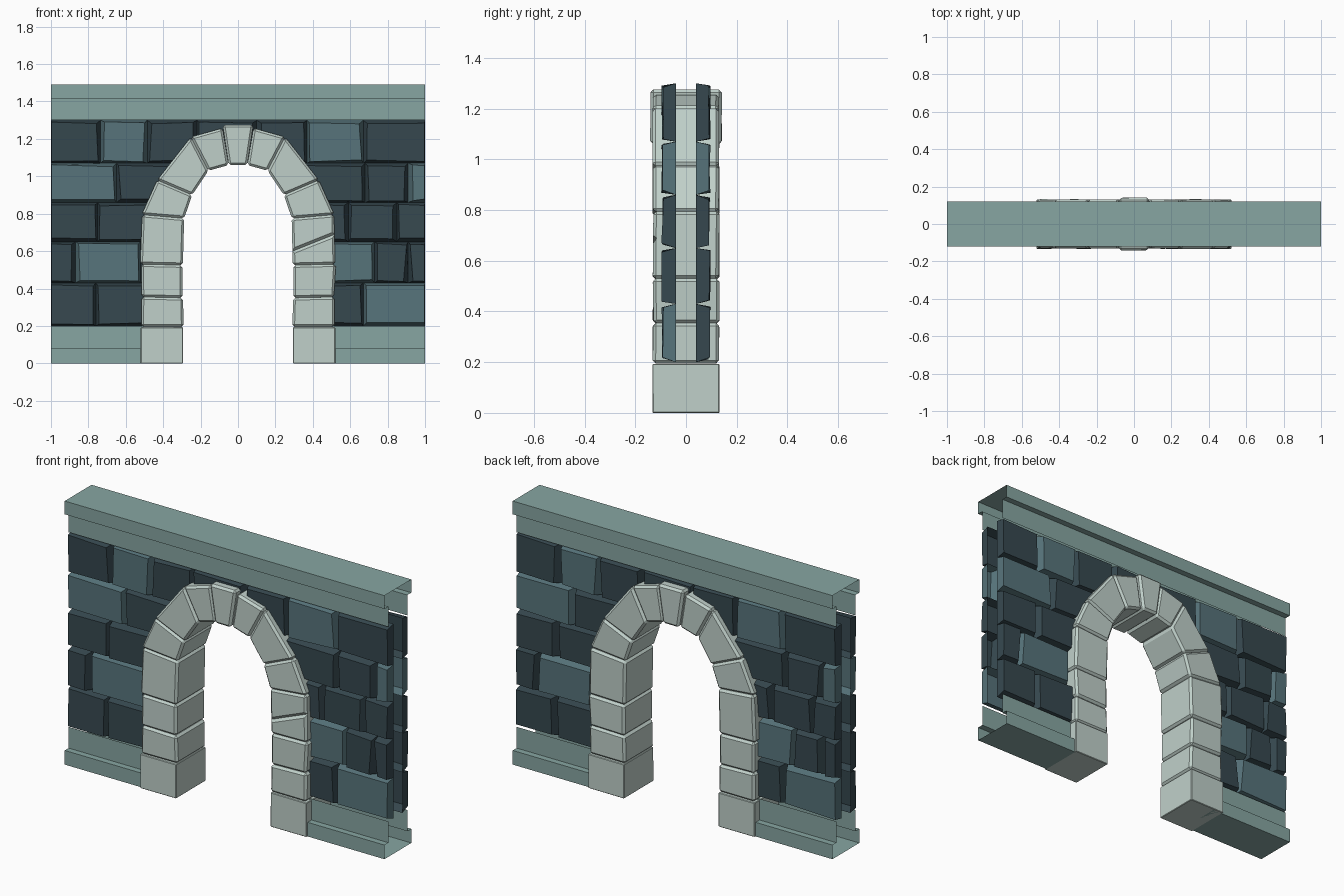
import bpy, bmesh, random
from mathutils import Matrix, Vector

if "Cube" in bpy.data.objects:
    bpy.data.objects.remove(bpy.data.objects["Cube"])

random.seed(4)
jit = random.uniform


def mat(name, r, g, b):
    m = bpy.data.materials.new(name)
    m.diffuse_color = (*[((c / 255 + 0.055) / 1.055) ** 2.4 for c in (r, g, b)], 1)
    m.use_nodes = True
    m.node_tree.nodes["Principled BSDF"].inputs["Base Color"].default_value = m.diffuse_color
    return m


TRIM = mat("trim_stone", 135, 166, 162)
DARK = mat("dark_brick", 54, 72, 79)
LIGHT = mat("light_brick", 87, 116, 123)
ARCH = mat("pale_arch_stone", 192, 208, 202)


def finish(bm, name, *mats):
    me = bpy.data.meshes.new(name)
    bm.to_mesh(me)
    bm.free()
    for m in mats:
        me.materials.append(m)
    ob = bpy.data.objects.new(name, me)
    bpy.context.collection.objects.link(ob)
    return ob


# --- Trims: open-ended extruded profiles ---
def trim(name, profile, x0, x1):
    pts = profile + [(-y, z) for y, z in reversed(profile)]
    bm = bmesh.new()
    a = [bm.verts.new((x0, y, z)) for y, z in pts]
    b = [bm.verts.new((x1, y, z)) for y, z in pts]
    for i in range(len(pts) - 1):
        bm.faces.new((a[i], b[i], b[i + 1], a[i + 1]))
    bmesh.ops.recalc_face_normals(bm, faces=bm.faces)
    # the top or bottom sheet tells which way is outside
    flat = max(bm.faces, key=lambda f: f.calc_area() * abs(f.normal.z))
    if flat.normal.z * (flat.calc_center_median().z - 0.7) < 0:
        bmesh.ops.reverse_faces(bm, faces=bm.faces)
    finish(bm, name, TRIM)


trim("top_cornice", [(-0.085, 1.30), (-0.085, 1.415), (-0.12, 1.415), (-0.12, 1.49)], -1, 1)
base = [(-0.085, 0.2), (-0.085, 0.08), (-0.12, 0.08), (-0.12, 0.0)]
trim("left_plinth", base, -1, -0.46)
trim("right_plinth", base, 0.46, 1)

# --- Brick panels: rows of (z0, z1, [(x0, x1, is_light)]) ---
ROWS = [
    (0.20, 0.43, [(-1, -.76, 0), (-.76, -.4, 0), (.4, .67, 0), (.67, 1, 1)]),
    (0.43, 0.65, [(-1, -.87, 0), (-.87, -.52, 1), (-.52, -.4, 0),
                  (.4, .73, 1), (.73, .91, 0), (.91, 1, 0)]),
    (0.65, 0.86, [(-1, -.75, 0), (-.75, -.36, 0), (.36, .59, 0), (.59, .85, 0), (.85, 1, 0)]),
    (0.86, 1.07, [(-1, -.65, 1), (-.65, -.33, 0), (.33, .68, 0), (.68, .91, 0), (.91, 1, 1)]),
    (1.07, 1.30, [(-1, -.735, 0), (-.735, -.485, 1), (-.485, -.22, 0), (-.22, .1, 0),
                  (.1, .37, 0), (.37, .67, 1), (.67, 1, 0)]),
]


def brick_panel(name, turn):
    bm = bmesh.new()
    for z0, z1, bricks in ROWS:
        for x0, x1, light in bricks:
            back = [(x0, z0), (x1, z0), (x1, z1), (x0, z1)]
            sign = [(1, 1), (-1, 1), (-1, -1), (1, -1)]
            b = [bm.verts.new((x, -0.04, z)) for x, z in back]
            f = []
            for (x, z), (sx, sz) in zip(back, sign):
                inx = 0.003 if abs(x) == 1 else jit(0.008, 0.026)
                f.append(bm.verts.new((x + sx * inx, -0.094 + jit(-0.004, 0.006),
                                       z + sz * jit(0.008, 0.02))))
            faces = [bm.faces.new(f)]
            for i in range(4):
                j = (i + 1) % 4
                faces.append(bm.faces.new((b[i], b[j], f[j], f[i])))
            for face in faces:
                face.material_index = light
    if turn:
        bm.transform(Matrix.Diagonal((-1, -1, 1, 1)))
    finish(bm, name, DARK, LIGHT)


brick_panel("front_bricks", False)
brick_panel("back_bricks", True)


# --- Arch: chamfered stones from front outlines (x, z) ---
def stone(name, quad, depth=0.133, chamfer=0.012, wobble=0.005):
    bm = bmesh.new()
    front = [bm.verts.new((x, -depth + jit(0, wobble), z)) for x, z in quad]
    back = [bm.verts.new((x, depth - jit(0, wobble), z)) for x, z in quad]
    bm.faces.new(front)
    bm.faces.new(back[::-1])
    for i in range(4):
        j = (i + 1) % 4
        bm.faces.new((front[i], back[i], back[j], front[j]))
    bmesh.ops.recalc_face_normals(bm, faces=bm.faces)
    if chamfer:
        bmesh.ops.bevel(bm, geom=bm.edges[:], offset=chamfer, segments=1,
                        affect='EDGES', clamp_overlap=True)
    return finish(bm, name, ARCH)


# joints as (outer point, inner point), from the foot up to the keystone
JOINTS = [((.517, .195), (.292, .195)), ((.515, .355), (.295, .35)),
          ((.52, .53), (.295, .525)), ((.515, .795), (.288, .775)),
          ((.432, .98), (.245, .90)), ((.252, 1.21), (.158, 1.03)),
          ((.082, 1.258), (.05, 1.06))]
sides = {}
for label, s in (("left", -1), ("right", 1)):
    stone(label + "_foot_stone", [(s * .295, 0), (s * .52, 0), (s * .52, .193), (s * .295, .193)],
          0.133, 0.003, 0.002)
    for k in range(len(JOINTS) - 1):
        (o0, i0), (o1, i1) = JOINTS[k], JOINTS[k + 1]
        quad = [(s * (x + jit(-.004, .004) * (k < 3)), z) for x, z in (i0, o0, o1, i1)]
        sides[label, k] = stone(f"{label}_arch_stone_{k + 1}", quad)
o, i = JOINTS[-1]
stone("keystone", [(-i[0], i[1]), i, (o[0], 1.275), (-o[0], 1.275)], 0.142)

# sloping crack across the front of one right-hand stone
bm = bmesh.new()
bmesh.ops.create_cube(bm, size=1, matrix=Matrix.Diagonal((0.4, 0.028, 0.028, 1)))
bm.transform(Matrix.Translation(Vector((0.405, -0.135, 0.645)))
             @ Matrix.Rotation(-0.38, 4, 'Y') @ Matrix.Rotation(0.785, 4, 'X'))
cutter = finish(bm, "crack_cutter", ARCH)
cutter.hide_render = True
cutter.hide_viewport = True
mod = sides["right", 2].modifiers.new("crack", 'BOOLEAN')
mod.operation = 'DIFFERENCE'
mod.object = cutter
